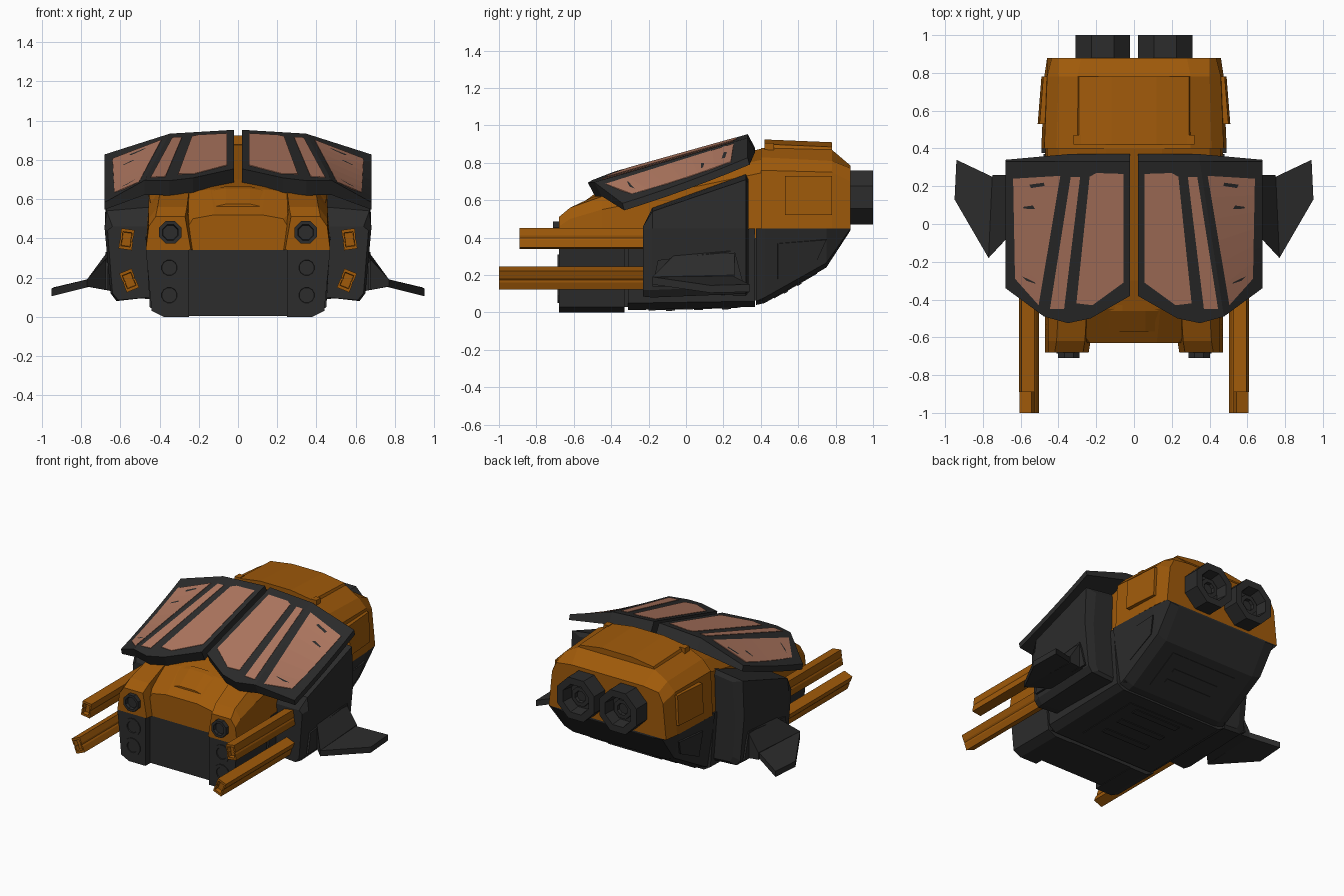
import bpy, bmesh, math
from mathutils import Vector

cube = bpy.data.objects.get("Cube")
if cube:
    bpy.data.objects.remove(cube)


def material(name, rgb):
    m = bpy.data.materials.new(name)
    m.use_nodes = True
    m.diffuse_color = (*rgb, 1)
    m.node_tree.nodes["Principled BSDF"].inputs["Base Color"].default_value = (*rgb, 1)
    return m


ORANGE = material("orange_paint", (0.35, 0.102, 0.003))
GREY = material("dark_grey_metal", (0.025, 0.025, 0.025))
GLASS = material("pink_glass", (0.44, 0.19, 0.12))


def hull(name, rings, mat):
    """Skin a list of equal closed rings and cap both ends."""
    bm = bmesh.new()
    loops = [[bm.verts.new(p) for p in r] for r in rings]
    n = len(rings[0])
    for a, b in zip(loops, loops[1:]):
        for i in range(n):
            j = (i + 1) % n
            bm.faces.new((a[i], a[j], b[j], b[i]))
    bm.faces.new(loops[0])
    bm.faces.new(loops[-1])
    bmesh.ops.recalc_face_normals(bm, faces=bm.faces)
    me = bpy.data.meshes.new(name)
    bm.to_mesh(me)
    bm.free()
    me.materials.append(mat)
    ob = bpy.data.objects.new(name, me)
    bpy.context.collection.objects.link(ob)
    return ob


def sym(y, half):
    """Full cross-section at y from its right-hand half."""
    return [(x, y, z) for x, z in half] + [(-x, y, z) for x, z in reversed(half)]


def side(s, y, pts):
    return [(s * x, y, z) for x, z in pts]


def box(name, x0, x1, y0, y1, z0, z1, mat):
    sec = [(x0, z0), (x1, z0), (x1, z1), (x0, z1)]
    return hull(name, [side(1, y0, sec), side(1, y1, sec)], mat)


def plate(name, pts, thick, mat):
    """Thin slab on a polygon, raised along its normal, wound outward."""
    p = [Vector(q) for q in pts]
    n = (p[1] - p[0]).cross(p[2] - p[0]).normalized()
    return hull(name, [[q - n * 0.004 for q in p], [q + n * thick for q in p]], mat)


def tube(name, x, z, r, y0, y1, sides, rim, depth, mat):
    """Cylinder along y with a recessed end at y1."""
    turn = math.pi / sides
    def ring(y, rad):
        return [(x + rad * math.cos(turn + i * 2 * turn), y,
                 z + rad * math.sin(turn + i * 2 * turn)) for i in range(sides)]
    back = y1 - math.copysign(depth, y1 - y0)
    return hull(name, [ring(y0, r), ring(y1, r), ring(y1, r * rim), ring(back, r * rim * 0.9)], mat)


# Central hull
hull("upper_hull", [
    sym(-0.63, [(0.26, 0.34), (0.26, 0.45), (0.23, 0.50), (0.12, 0.52)]),
    sym(-0.45, [(0.46, 0.34), (0.44, 0.55), (0.38, 0.62), (0.14, 0.65)]),
    sym(-0.30, [(0.47, 0.34), (0.45, 0.60), (0.38, 0.66), (0.12, 0.70)]),
    sym(0.42, [(0.47, 0.40), (0.46, 0.75), (0.40, 0.82), (0.15, 0.88)])], ORANGE)
box("nose_lower_centre", -0.27, 0.27, -0.63, -0.33, 0.004, 0.34, GREY)
hull("belly", [sym(-0.31, [(0.40, 0.012), (0.45, 0.05), (0.47, 0.40)]),
               sym(0.37, [(0.40, 0.03), (0.45, 0.06), (0.48, 0.45)])], GREY)
box("nose_joint", -0.42, 0.42, -0.35, -0.28, 0.03, 0.4, GREY)
box("rear_joint", -0.42, 0.42, 0.33, 0.41, 0.065, 0.44, GREY)
hull("hood_panel", [sym(-0.57, [(0.17, 0.50), (0.17, 0.55), (0.06, 0.575)]),
                    sym(-0.46, [(0.17, 0.50), (0.16, 0.638), (0.06, 0.655)]),
                    sym(-0.43, [(0.17, 0.50), (0.16, 0.645), (0.06, 0.665)])], ORANGE)

# Rear hull
hull("rear_upper_hull", [
    sym(0.40, [(0.49, 0.45), (0.475, 0.76), (0.41, 0.83), (0.30, 0.88)]),
    sym(0.78, [(0.475, 0.45), (0.46, 0.75), (0.40, 0.81), (0.30, 0.87)]),
    sym(0.88, [(0.46, 0.45), (0.435, 0.70), (0.40, 0.77), (0.28, 0.785)])], ORANGE)
hull("roof_panel", [sym(0.42, [(0.31, 0.85), (0.29, 0.90), (0.12, 0.925)]),
                    sym(0.78, [(0.31, 0.84), (0.29, 0.885), (0.12, 0.91)])], ORANGE)
hull("rear_lower_hull", [
    sym(0.375, [(0.36, 0.04), (0.43, 0.06), (0.49, 0.45)]),
    sym(0.42, [(0.36, 0.05), (0.43, 0.08), (0.49, 0.45)]),
    sym(0.75, [(0.36, 0.24), (0.43, 0.265), (0.475, 0.45)]),
    sym(0.88, [(0.36, 0.44), (0.43, 0.445), (0.46, 0.45)])], GREY)


# Belly and rear underside panels with slats
def belly_point(x, t):
    return (x, -0.31 + 0.68 * t, 0.012 + 0.018 * t)


def ramp_point(x, t):
    return (x, 0.42 + 0.33 * t, 0.05 + 0.19 * t)


for name, at, t0, t1, slats in (("belly", belly_point, 0.16, 0.86, 3),
                                ("ramp", ramp_point, 0.15, 0.85, 2)):
    def quad(w, a, b):
        return [at(-w, a), at(-w, b), at(w, b), at(w, a)]
    plate(f"{name}_panel", quad(0.26, t0, t1), 0.004, GREY)
    for i in range(slats):
        t = 0.3 + 0.22 * i
        plate(f"{name}_slat_{i}", quad(0.18, t, t + 0.07), 0.009, GREY)


def crease_x(y):
    return 0.36 + (0.25 - y) * 0.157


def canopy_z(x, y):
    """Canopy height: near-flat inside the crease, drooping outside it."""
    c = crease_x(y)
    return 0.862 + 0.28 * y - 0.06 * min(x, c) - (0.5 - 0.55 * y) * max(0, x - c)


def canopy_strip(name, s, back, front, depth, mat):
    """Drooping panel lofted between a back and a front edge, each (inner, outer)."""
    rings = []
    for i in range(7):
        t = i / 6
        (xa, ya), (xb, yb) = [Vector(b).lerp(Vector(f), t) for b, f in zip(back, front)]
        za, zb = canopy_z(xa, ya), canopy_z(xb, yb)
        lift = 0.003 if mat is GLASS else 0
        sweep = 0 if mat is GLASS else 0.04
        rings.append([(s * xa, ya, za + lift), (s * xb, yb, zb + lift),
                      (s * xb, yb + sweep / 4, zb - depth / 2), (s * xa, ya + sweep, za - depth)])
    hull(name, rings, mat)


INNER_FRAME = [(0.02, 0.33), (crease_x(0.33), 0.33), (crease_x(-0.49), -0.49),
               (0.35, -0.525), (0.23, -0.50), (0.02, -0.38)]
FLAT_WINDOWS = {
    "middle": [(0.335, 0.25), (0.285, 0.25), (0.37, -0.45), (0.445, -0.45)],
    "inner": [(0.235, 0.25), (0.20, 0.27), (0.055, 0.265), (0.055, -0.31),
              (0.22, -0.43), (0.305, -0.42)]}

for s, tag in ((1, "left"), (-1, "right")):
    # Canopy
    hull(f"{tag}_inner_canopy_frame", [
        [(s * x, y, canopy_z(x, y)) for x, y in INNER_FRAME],
        [(s * x, y + 0.04, canopy_z(x, y) - 0.075) for x, y in INNER_FRAME]], GREY)
    canopy_strip(f"{tag}_outer_canopy_frame", s, (INNER_FRAME[1], (0.68, 0.33)),
                 (INNER_FRAME[2], (0.68, -0.34)), 0.075, GREY)
    canopy_strip(f"{tag}_outer_window", s, ((0.39, 0.255), (0.64, 0.24)),
                 ((0.505, -0.43), (0.63, -0.29)), 0.012, GLASS)
    for key, pts in FLAT_WINDOWS.items():
        low = [(s * x, y, canopy_z(x, y) - 0.003) for x, y in pts]
        hull(f"{tag}_{key}_window", [low, [(x, y, z + 0.006) for x, y, z in low]], GLASS)

    # Nose cheeks with lamps
    low = [(0.25, 0.0), (0.38, 0.0), (0.44, 0.03), (0.47, 0.34), (0.25, 0.34)]
    hull(f"{tag}_lower_cheek", [side(s, -0.68, low), side(s, -0.33, low)], GREY)
    hull(f"{tag}_upper_cheek", [
        side(s, -0.68, [(0.24, 0.34), (0.47, 0.34), (0.455, 0.46), (0.42, 0.51), (0.27, 0.51)]),
        side(s, -0.62, [(0.23, 0.34), (0.47, 0.34), (0.455, 0.50), (0.41, 0.56), (0.26, 0.56)]),
        side(s, -0.45, [(0.22, 0.34), (0.47, 0.34), (0.455, 0.55), (0.40, 0.62), (0.25, 0.64)]),
        side(s, -0.20, [(0.22, 0.34), (0.47, 0.34), (0.455, 0.60), (0.40, 0.67), (0.25, 0.68)])], ORANGE)
    tube(f"{tag}_headlamp", s * 0.345, 0.43, 0.062, -0.6, -0.71, 8, 0.7, 0.02, GREY)
    for i, z in enumerate((0.25, 0.11)):
        tube(f"{tag}_nose_port_{i}", s * 0.35, z, 0.062, -0.6, -0.686, 12, 0.65, 0.015, GREY)

    # Side pod
    hull(f"{tag}_side_pod", [
        side(s, -0.23, [(0.44, 0.10), (0.61, 0.085), (0.64, 0.12), (0.665, 0.44), (0.64, 0.46), (0.44, 0.46)]),
        side(s, -0.18, [(0.44, 0.10), (0.62, 0.08), (0.65, 0.12), (0.68, 0.45), (0.67, 0.54), (0.44, 0.56)]),
        side(s, 0.32, [(0.44, 0.09), (0.62, 0.10), (0.65, 0.14), (0.68, 0.45), (0.67, 0.71), (0.44, 0.74)]),
        side(s, 0.335, [(0.44, 0.11), (0.58, 0.12), (0.60, 0.16), (0.62, 0.45), (0.60, 0.69), (0.44, 0.71)])], GREY)

    # Fin: swept wedge root and drooping blade
    hull(f"{tag}_fin_root", [
        [(s * x, y, z) for x, y, z in ((0.64, -0.04, 0.13), (0.77, -0.18, 0.155),
                                       (0.77, -0.18, 0.19), (0.66, -0.06, 0.31))],
        side(s, 0.26, [(0.64, 0.14), (0.75, 0.15), (0.75, 0.20), (0.66, 0.34)])], GREY)
    plate(f"{tag}_pod_panel", [(s * 0.667, y, z) for y, z in (
        (-0.18, 0.14), (0.31, 0.14), (0.26, 0.33), (-0.15, 0.28))][::s], 0.009, GREY)
    blade = [(0.75, 0.25, 0.195), (0.94, 0.34, 0.15), (0.95, 0.13, 0.145), (0.77, -0.18, 0.19)]
    hull(f"{tag}_fin_blade", [[(s * x, y, z) for x, y, z in blade],
                              [(s * x, y, z - 0.04) for x, y, z in blade]], GREY)

    # Twin guns with slightly waisted section and hollow muzzle
    gun_sec = [(-0.034, -0.052), (0.034, -0.052), (0.034, -0.012), (0.03, 0),
               (0.034, 0.012), (0.034, 0.052), (-0.034, 0.052), (-0.034, 0.012),
               (-0.03, 0), (-0.034, -0.012)]
    for key, cx, cz, tilt, tip in (("upper", 0.568, 0.395, 8, -0.89), ("lower", 0.555, 0.185, -22, -1.0)):
        c, n = math.cos(math.radians(tilt)), math.sin(math.radians(tilt))
        def gun_ring(y, k):
            return side(s, y, [(cx + k * (u * c - v * n), cz + k * (u * n + v * c)) for u, v in gun_sec])
        hull(f"{tag}_{key}_gun", [gun_ring(-0.18, 1), gun_ring(tip, 1), gun_ring(tip, 0.7),
                                  gun_ring(tip + 0.03, 0.65)], ORANGE)

    # Rear side hatch, lower side panel and roof knob
    hull(f"{tag}_rear_hatch", [
        side(s, 0.53, [(0.45, 0.52), (0.51, 0.52), (0.50, 0.73), (0.45, 0.73)]),
        side(s, 0.78, [(0.45, 0.52), (0.49, 0.52), (0.48, 0.73), (0.45, 0.73)])], ORANGE)
    def flank(y, z):
        rise = 0.56 * (y - 0.42)
        return (s * (0.43 + 0.055 * (z - 0.08 - rise) / (0.37 - rise)), y, z)
    panel = [flank(0.49, 0.18), flank(0.70, 0.28), flank(0.75, 0.39), flank(0.49, 0.37)]
    plate(f"{tag}_rear_side_panel", panel[::s], 0.007, GREY)
    box(f"{tag}_roof_knob", s * 0.30 - 0.02, s * 0.30 + 0.02, 0.42, 0.47, 0.85, 0.905, ORANGE)

    # Engine
    tube(f"{tag}_engine", s * 0.165, 0.615, 0.157, 0.8, 1.0, 8, 0.68, 0.08, GREY)
    tube(f"{tag}_engine_core", s * 0.165, 0.615, 0.07, 0.85, 0.95, 8, 0.6, 0.02, GREY)
